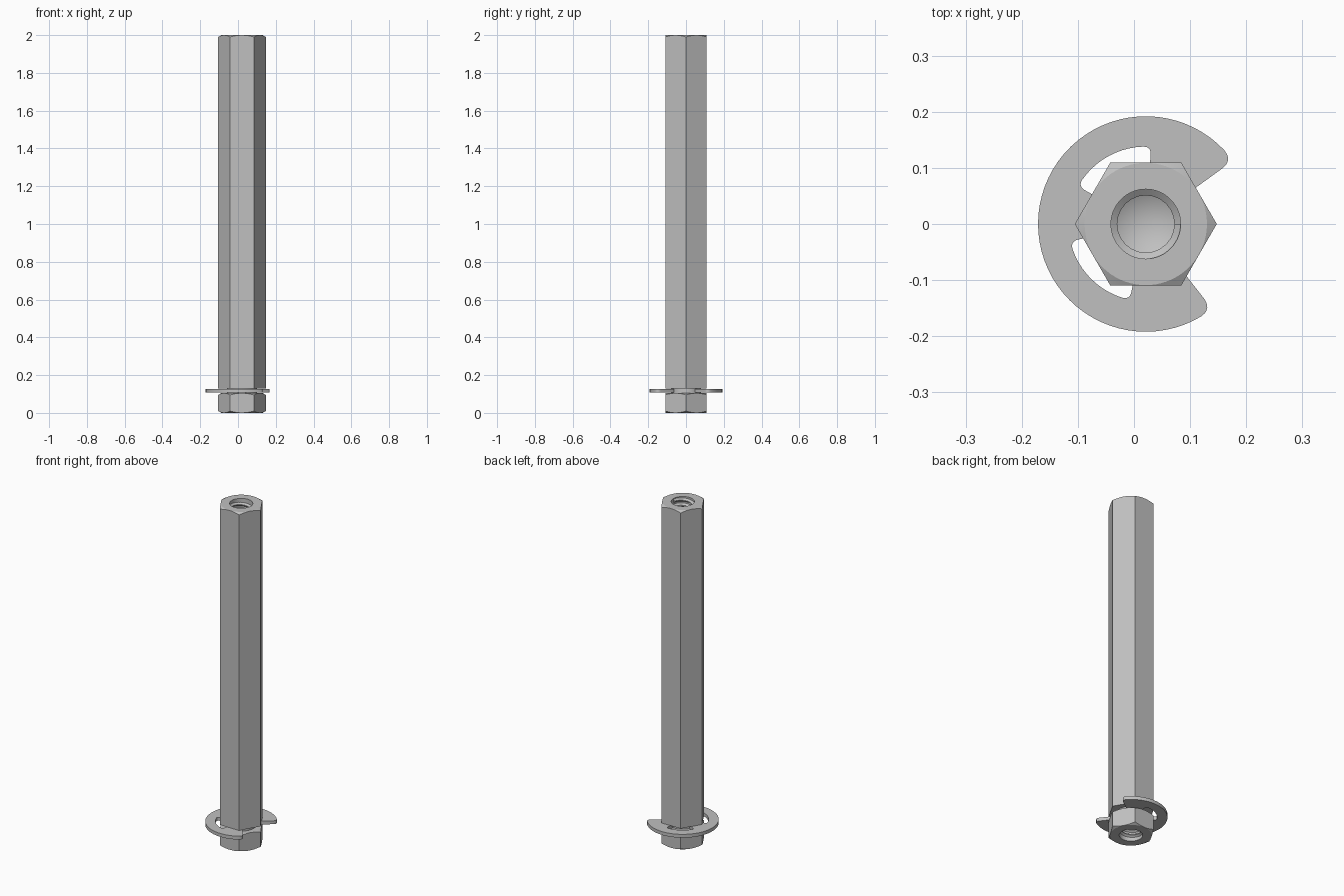
import bpy, bmesh, math

cube = bpy.data.objects.get("Cube")
if cube:
    bpy.data.objects.remove(cube, do_unlink=True)

CX = 0.021
steel = bpy.data.materials.new("light grey steel")
steel.use_nodes = True
steel.diffuse_color = (0.53, 0.53, 0.53, 1)
steel.node_tree.nodes["Principled BSDF"].inputs["Base Color"].default_value = steel.diffuse_color


def make_object(name, bm):
    bmesh.ops.recalc_face_normals(bm, faces=bm.faces)
    mesh = bpy.data.meshes.new(name)
    bm.to_mesh(mesh)
    bm.free()
    mesh.materials.append(steel)
    obj = bpy.data.objects.new(name, mesh)
    obj.location.x = CX
    bpy.context.collection.objects.link(obj)
    return obj


def shade(obj):
    bpy.ops.object.select_all(action='DESELECT')
    obj.select_set(True)
    bpy.context.view_layer.objects.active = obj
    bpy.ops.object.shade_smooth_by_angle(angle=math.radians(20))


def polar(r, deg, z=0.0):
    a = math.radians(deg)
    return (r * math.cos(a), r * math.sin(a), z)


# Turned core: blind bores, chamfered ends and the clip groove
profile = [(0, .34), (.062, .3), (.062, 0), (.109, 0), (.135, .015),
           (.135, .09), (.109, .105), (.08, .105), (.08, .13), (.135, .13),
           (.135, 1.985), (.109, 2), (.062, 2), (.062, 1.7), (0, 1.66)]
bm = bmesh.new()
verts = [bm.verts.new((r, 0, z)) for r, z in profile]
edges = [bm.edges.new(pair) for pair in zip(verts, verts[1:])]
bmesh.ops.spin(bm, geom=verts + edges, cent=(0, 0, 0), axis=(0, 0, 1),
               angle=math.tau, steps=72, use_merge=True)
bmesh.ops.remove_doubles(bm, verts=bm.verts, dist=1e-5)
body = make_object("hex_standoff_body", bm)

# Hexagonal bar that trims the core to six flats
bm = bmesh.new()
ring = [bm.verts.new(polar(.1265, 60 * i, -.1)) for i in range(6)]
face = bm.faces.new(ring)
top = bmesh.ops.extrude_face_region(bm, geom=[face])["geom"]
bmesh.ops.translate(bm, vec=(0, 0, 2.2),
                    verts=[v for v in top if isinstance(v, bmesh.types.BMVert)])
hex_bar = make_object("hex_trimmer", bm)
trim = body.modifiers.new("hex trim", 'BOOLEAN')
trim.operation = 'INTERSECT'
trim.solver = 'EXACT'
trim.object = hex_bar
bpy.ops.object.select_all(action='DESELECT')
body.select_set(True)
bpy.context.view_layer.objects.active = body
bpy.ops.object.modifier_apply(modifier=trim.name)
bpy.data.objects.remove(hex_bar, do_unlink=True)
shade(body)


# Helical thread ridge inside each bore
def thread(name, z_start, direction, turns=9, pitch=.03, steps=24):
    bm = bmesh.new()
    last = None
    for i in range(turns * steps + 1):
        deg = 360 * i / steps * direction
        z = z_start + direction * pitch * i / steps
        row = [bm.verts.new(polar(r, deg, z + dz))
               for r, dz in ((.063, -.011), (.051, -.002), (.051, .002), (.063, .011))]
        if last:
            for k in range(4):
                j = (k + 1) % 4
                bm.faces.new((last[k], last[j], row[j], row[k]))
        else:
            bm.faces.new(row)
        last = row
    bm.faces.new(last)
    shade(make_object(name, bm))


thread("bottom_thread", .014, 1)
thread("top_thread", 1.986, -1)

# Retaining clip outline: radius, angle from the opening, corner rounding
half = [(.192, 44, .024), (.08, 44, .004), (.08, 94, .004),
        (.138, 94, .014), (.138, 159, .014), (.08, 159, .004)]
corners = half + [(r, 360 - a, c) for r, a, c in reversed(half)]


def toward(corner, other):
    r, a, c = corner
    if r == other[0]:
        return r, a + math.copysign(math.degrees(c / r), other[1] - a)
    return r + math.copysign(c, other[0] - r), a


outline = []
for i, corner in enumerate(corners):
    nxt = corners[(i + 1) % len(corners)]
    start, end = toward(corner, corners[i - 1]), toward(corner, nxt)
    p, q, s = polar(*start), polar(*corner[:2]), polar(*end)
    for k in range(7):
        t = k / 6
        outline.append([(1 - t) ** 2 * a + 2 * t * (1 - t) * b + t * t * c
                        for a, b, c in zip(p, q, s)])
    if corner[0] == nxt[0]:
        stop = toward(nxt, corner)[1]
        n = max(2, int(abs(stop - end[1]) / 5))
        outline += [polar(corner[0], end[1] + (stop - end[1]) * k / n) for k in range(1, n)]

bm = bmesh.new()
face = bm.faces.new([bm.verts.new(p) for p in outline])
raised = bmesh.ops.extrude_face_region(bm, geom=[face])["geom"]
bmesh.ops.translate(bm, vec=(0, 0, .02),
                    verts=[v for v in raised if isinstance(v, bmesh.types.BMVert)])
clip = make_object("retaining_clip", bm)
clip.location.z = .107
clip.rotation_euler.z = math.radians(-8)
shade(clip)
